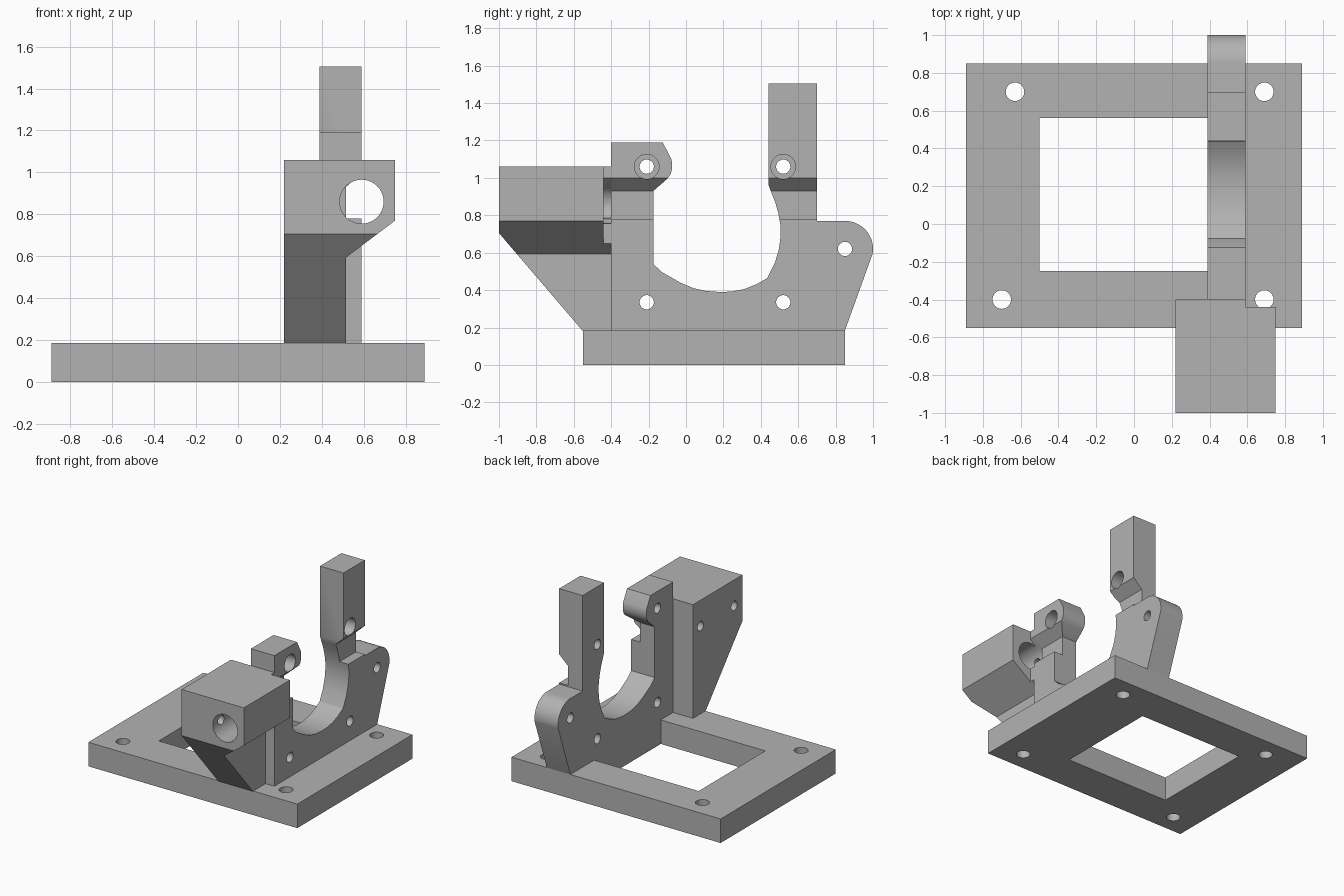
import bpy, bmesh, math
from mathutils import Vector

if "Cube" in bpy.data.objects:
    bpy.data.objects.remove(bpy.data.objects["Cube"])

grey = bpy.data.materials.new("light_grey")
grey.use_nodes = True
colour = (0.45, 0.45, 0.45, 1)
grey.diffuse_color = colour
grey.node_tree.nodes["Principled BSDF"].inputs["Base Color"].default_value = colour

# Coordinates of a profile point (u, v) at depth d along each axis
PLACE = {
    "x": lambda u, v, d: (d, u, v),
    "y": lambda u, v, d: (u, d, v),
    "z": lambda u, v, d: (u, v, d),
}


def prism(name, points, low, high, axis):
    """Extrude a flat profile along an axis."""
    bm = bmesh.new()
    face = bm.faces.new([bm.verts.new(PLACE[axis](u, v, low)) for u, v in points])
    extruded = bmesh.ops.extrude_face_region(bm, geom=[face])["geom"]
    shift = Vector(PLACE[axis](0, 0, high - low))
    bmesh.ops.translate(bm, vec=shift, verts=[v for v in extruded if isinstance(v, bmesh.types.BMVert)])
    bmesh.ops.recalc_face_normals(bm, faces=bm.faces)
    mesh = bpy.data.meshes.new(name)
    bm.to_mesh(mesh)
    bm.free()
    mesh.materials.append(grey)
    obj = bpy.data.objects.new(name, mesh)
    bpy.context.collection.objects.link(obj)
    return obj


def rect(u0, v0, u1, v1):
    return [(u0, v0), (u1, v0), (u1, v1), (u0, v1)]


def arc(u, v, radius, start, end, steps):
    angles = [math.radians(start + (end - start) * i / steps) for i in range(steps + 1)]
    return [(u + radius * math.cos(a), v + radius * math.sin(a)) for a in angles]


def circle(u, v, radius):
    return arc(u, v, radius, 0, 360, 40)[:-1]


def cut(obj, points, low, high, axis):
    """Subtract an extruded profile from a part."""
    cutter = prism("cutter", points, low, high, axis)
    cutter.hide_render = True
    mod = obj.modifiers.new("cut", "BOOLEAN")
    mod.operation, mod.solver, mod.object = "DIFFERENCE", "EXACT", cutter
    bpy.context.view_layer.objects.active = obj
    bpy.ops.object.modifier_apply(modifier=mod.name)
    bpy.data.objects.remove(cutter)


def smooth(obj):
    bpy.ops.object.select_all(action="DESELECT")
    obj.select_set(True)
    bpy.context.view_layer.objects.active = obj
    bpy.ops.object.shade_smooth_by_angle(angle=math.radians(25))


BASE_TOP = 0.185
PLATE_IN, PLATE_OUT, RECESS = 0.39, 0.59, 0.515
FRONT = -0.40

# Base frame with window and four mounting holes
base = prism("base_frame", rect(-0.89, -0.55, 0.89, 0.85), 0, BASE_TOP, "z")
cut(base, rect(-0.5, -0.25, PLATE_IN, 0.56), -0.1, 0.3, "z")
for x, y in [(-0.63, 0.70), (0.69, 0.70), (-0.70, -0.40), (0.69, -0.40)]:
    cut(base, circle(x, y, 0.049), -0.1, 0.3, "z")

# Upright plate: rounded rear lug, rear post, cradle, front post with hooked head
lug = arc(0.85, 0.62, 0.15, -10, 90, 16)
rear_post = [(0.70, 0.77), (0.70, 1.505), (0.44, 1.505), (0.44, 0.965)]
cradle = [(0.455, 0.925), (0.477, 0.87), (0.494, 0.81), (0.504, 0.75), (0.506, 0.69),
          (0.497, 0.62), (0.475, 0.545), (0.435, 0.465), (0.38, 0.433), (0.31, 0.405),
          (0.24, 0.392), (0.18, 0.39), (0.11, 0.395), (0.04, 0.41), (-0.03, 0.44),
          (-0.13, 0.497), (-0.175, 0.54)]
head = [(-0.175, 0.93), (-0.10, 0.995), (-0.082, 1.02), (-0.074, 1.05), (-0.074, 1.08),
        (-0.08, 1.105), (-0.125, 1.19), (FRONT, 1.19)]
profile = [(FRONT, BASE_TOP), (0.85, BASE_TOP)] + lug + rear_post + cradle + head
plate = prism("upright_plate", profile, PLATE_IN, PLATE_OUT, "x")

# Recess with sloped roof on the outer side of both posts
recess = [(RECESS, 0.78), (0.80, 0.78), (0.80, 1.0), (PLATE_OUT, 1.0), (RECESS, 0.93)]
cut(plate, recess, -0.6, 0.701, "y")

# Cross holes, with counterbores in the two heads
for y, z in [(-0.21, 0.335), (0.52, 0.335), (0.85, 0.62), (-0.21, 1.06), (0.52, 1.06)]:
    cut(plate, circle(y, z, 0.038), 0.3, 0.7, "x")
    if z > 1:
        cut(plate, circle(y, z, 0.066), 0.48, 0.7, "x")

# Rod clamp block with a sloped underside
outline = [(0.22, BASE_TOP), (RECESS, BASE_TOP), (RECESS, 0.593), (0.75, 0.77),
           (0.75, 1.06), (0.22, 1.06)]
block = prism("rod_clamp_block", outline, -1.0, FRONT, "y")
cut(block, [(-1.2, 0.705), (-1.0, 0.705), (-0.555, BASE_TOP), (-0.555, 0.1), (-1.2, 0.1)], 0, 1, "x")
cut(block, rect(PLATE_OUT, -0.44, 0.9, -0.3), 0, 1.2, "z")
cut(block, recess, -0.44, -0.3, "y")
cut(block, circle(PLATE_OUT, 0.86, 0.105), -1.2, -0.3, "y")

# Set screw holes through the inner wall of the block
for y in (-0.90, -0.49):
    cut(block, circle(y, 0.86, 0.036), 0.1, PLATE_OUT, "x")

for part in (base, plate, block):
    smooth(part)
